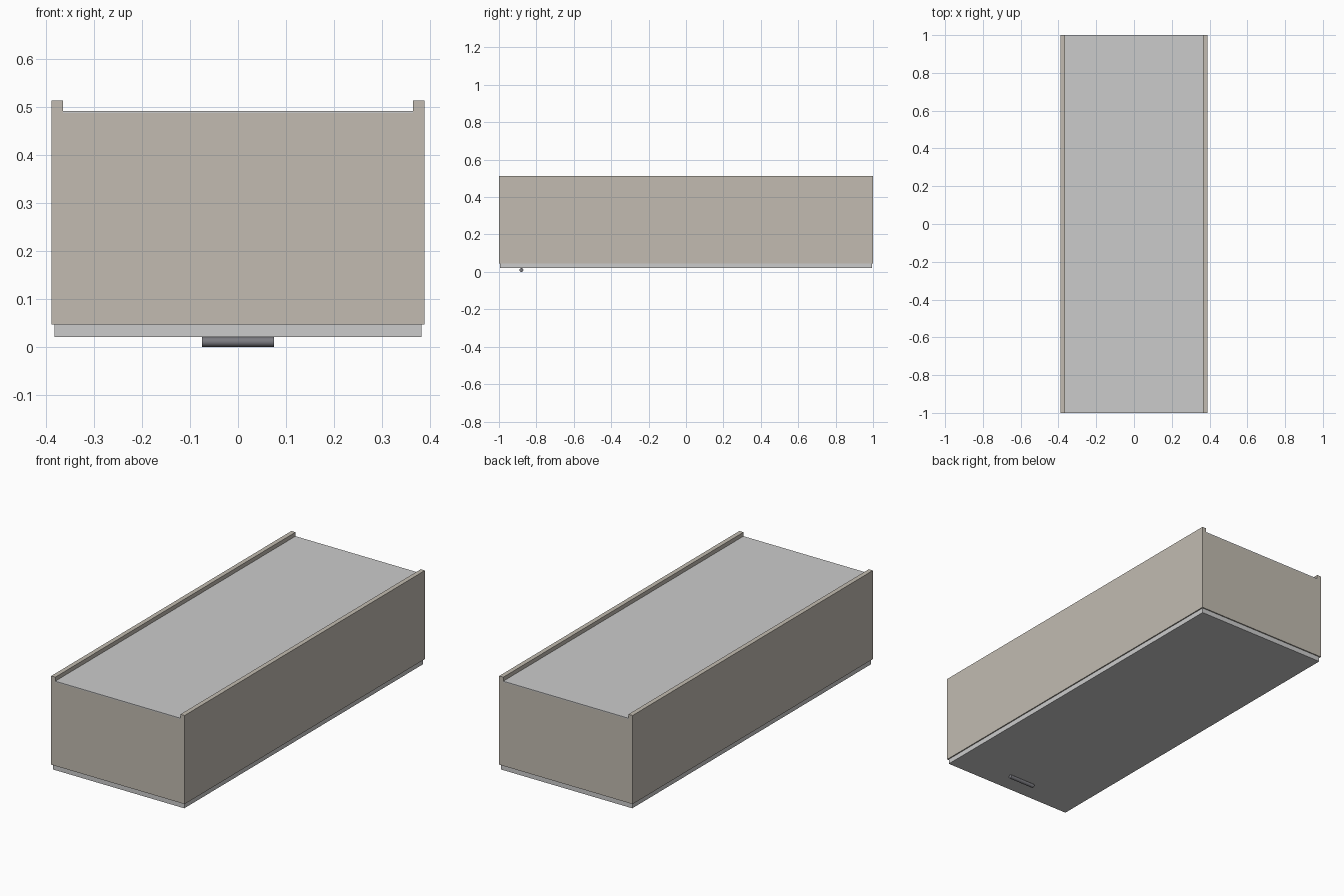
import bpy
import math

if "Cube" in bpy.data.objects:
    bpy.data.objects.remove(bpy.data.objects["Cube"])


def material(name, rgb):
    m = bpy.data.materials.new(name)
    m.diffuse_color = (*rgb, 1.0)
    m.use_nodes = True
    m.node_tree.nodes["Principled BSDF"].inputs["Base Color"].default_value = m.diffuse_color
    return m


carcass = material("carcass_beige", (0.54, 0.50, 0.44))
panel = material("panel_light", (0.63, 0.63, 0.60))
metal = material("handle_grey", (0.20, 0.20, 0.22))


def box(name, lo, hi, mat):
    bpy.ops.mesh.primitive_cube_add(size=1)
    ob = bpy.context.object
    ob.name = name
    ob.location = [(a + b) / 2 for a, b in zip(lo, hi)]
    ob.scale = [b - a for a, b in zip(lo, hi)]
    bpy.ops.object.transform_apply(location=True, scale=True)
    ob.data.materials.append(mat)
    return ob


W, INNER, L = 0.389, 0.365, 1.0
Z0, Z_BACK, Z_RIM, Z_TOP = 0.046, 0.487, 0.492, 0.513
T = W - INNER

# Cabinet lying on its door: long sides and end panels
for s, side, end in ((-1, "left_side", "front_end"), (1, "right_side", "rear_end")):
    x = sorted((s * INNER, s * W))
    box(side, (x[0], -L, Z0), (x[1], L, Z_TOP), carcass)
    y = sorted((s * (L - T), s * L))
    box(end, (-INNER, y[0], Z0), (INNER, y[1], Z_BACK), carcass)

# Recessed back panel between the sides
box("back_panel", (-INNER, -L, Z_BACK), (INNER, L, Z_RIM), panel)

# Door slab, slightly smaller than the carcass
box("door", (-0.383, -0.994, 0.02), (0.383, 0.994, Z0), panel)

# Round bar handle on the door
bpy.ops.mesh.primitive_cylinder_add(
    vertices=32, radius=0.01, depth=0.15,
    location=(0, -0.88, 0.01), rotation=(0, math.pi / 2, 0))
handle = bpy.context.object
handle.name = "handle"
handle.data.materials.append(metal)
bpy.ops.object.shade_smooth_by_angle(angle=math.radians(40))
